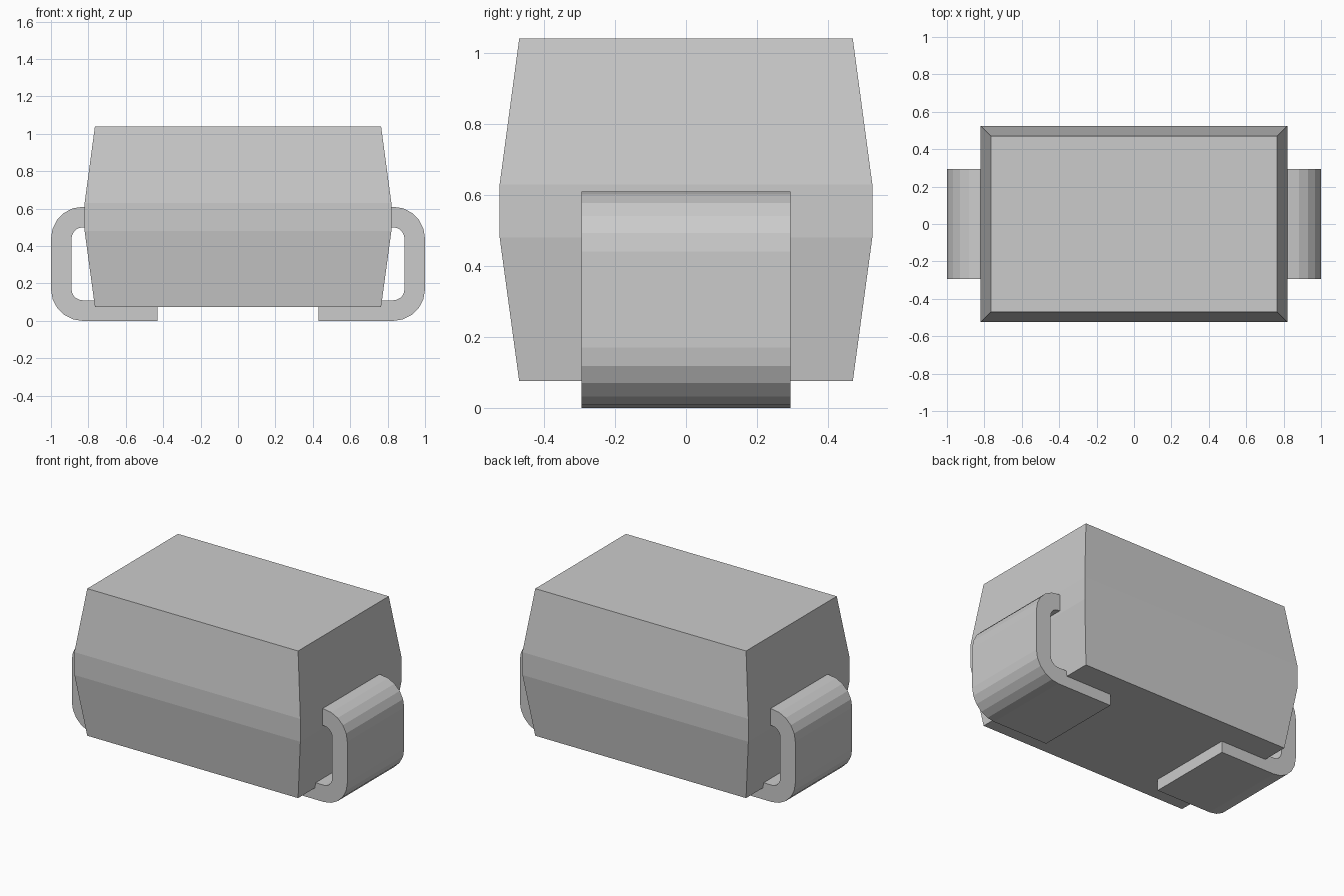
import bpy, bmesh, math

cube = bpy.data.objects.get("Cube")
if cube:
    bpy.data.objects.remove(cube, do_unlink=True)

grey = bpy.data.materials.new("light_grey")
grey.use_nodes = True
colour = (0.6, 0.6, 0.6, 1)
grey.diffuse_color = colour
grey.node_tree.nodes["Principled BSDF"].inputs["Base Color"].default_value = colour


def finish(name, bm):
    bmesh.ops.recalc_face_normals(bm, faces=bm.faces)
    mesh = bpy.data.meshes.new(name)
    bm.to_mesh(mesh)
    bm.free()
    mesh.materials.append(grey)
    obj = bpy.data.objects.new(name, mesh)
    bpy.context.collection.objects.link(obj)


def make_body():
    # Stacked rectangles: tapered bottom, straight waist, tapered top
    sections = [(0.765, 0.47, 0.075), (0.82, 0.525, 0.48),
                (0.82, 0.525, 0.63), (0.765, 0.47, 1.04)]
    bm = bmesh.new()
    rings = [[bm.verts.new((sx * hx, sy * hy, z))
              for sx, sy in ((-1, -1), (1, -1), (1, 1), (-1, 1))]
             for hx, hy, z in sections]
    bm.faces.new(rings[0])
    bm.faces.new(rings[-1])
    for low, high in zip(rings, rings[1:]):
        for i in range(4):
            j = (i + 1) % 4
            bm.faces.new((low[i], low[j], high[j], high[i]))
    finish("body", bm)


def arc(cx, cz, radius, start, steps=5):
    angles = [math.radians(start + 90 * i / steps) for i in range(steps + 1)]
    return [(cx + radius * math.cos(a), cz + radius * math.sin(a)) for a in angles]


def make_lead(name, side):
    # C-shaped strip with concentric rounded bends
    thick, outer, height, half_width = 0.11, 0.17, 0.61, 0.295
    cx, low, high = 1 - outer, outer, height - outer
    inner = outer - thick
    profile = [(0.43, 0)] + arc(cx, low, outer, -90) + arc(cx, high, outer, 0)
    profile += [(0.78, height), (0.78, height - thick)]
    profile += arc(cx, high, inner, 0)[::-1] + arc(cx, low, inner, -90)[::-1]
    profile += [(0.43, thick)]
    bm = bmesh.new()
    face = bm.faces.new([bm.verts.new((side * x, -half_width, z)) for x, z in profile])
    result = bmesh.ops.extrude_face_region(bm, geom=[face], use_keep_orig=True)
    moved = [v for v in result["geom"] if isinstance(v, bmesh.types.BMVert)]
    bmesh.ops.translate(bm, verts=moved, vec=(0, 2 * half_width, 0))
    finish(name, bm)


make_body()
make_lead("left_lead", 1)
make_lead("right_lead", -1)
